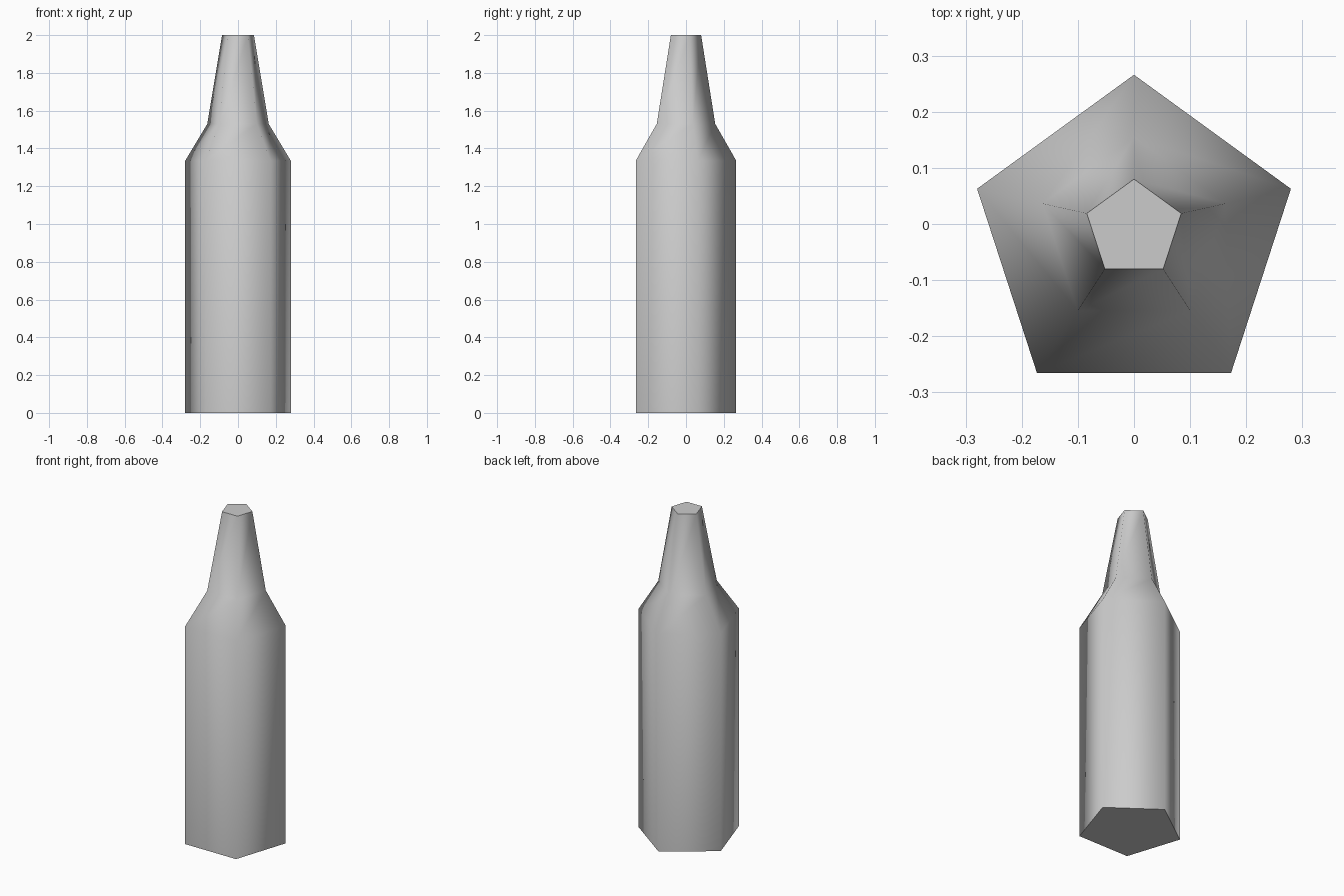
import bpy, bmesh, math

if "Cube" in bpy.data.objects:
    bpy.data.objects.remove(bpy.data.objects["Cube"])

SIDES = 5
# bottle profile: (height, circumradius) from base to mouth
PROFILE = [(0.0, 0.294), (1.335, 0.294), (1.53, 0.171), (2.0, 0.0885)]
# pentagon is centred by its bounds, so its centre sits slightly towards the front
SHIFT = (1 - math.cos(math.pi / SIDES)) / 2


def ring(bm, z, r):
    return [bm.verts.new((r * math.sin(-2 * math.pi * i / SIDES),
                          r * (math.cos(2 * math.pi * i / SIDES) - SHIFT), z))
            for i in range(SIDES)]


# body, shoulder and neck lofted as one shell
bm = bmesh.new()
rings = [ring(bm, z, r) for z, r in PROFILE]
for low, high in zip(rings, rings[1:]):
    for i in range(SIDES):
        j = (i + 1) % SIDES
        bm.faces.new((low[i], low[j], high[j], high[i]))

# base and mouth caps
bm.faces.new(rings[0][::-1])
bm.faces.new(rings[-1])
bmesh.ops.recalc_face_normals(bm, faces=bm.faces)

mesh = bpy.data.meshes.new("bottle")
bm.to_mesh(mesh)
bm.free()
bottle = bpy.data.objects.new("bottle", mesh)
bpy.context.collection.objects.link(bottle)

# smooth around the sides, sharp at the caps
bpy.context.view_layer.objects.active = bottle
bottle.select_set(True)
bpy.ops.object.shade_smooth_by_angle(angle=math.radians(77))
